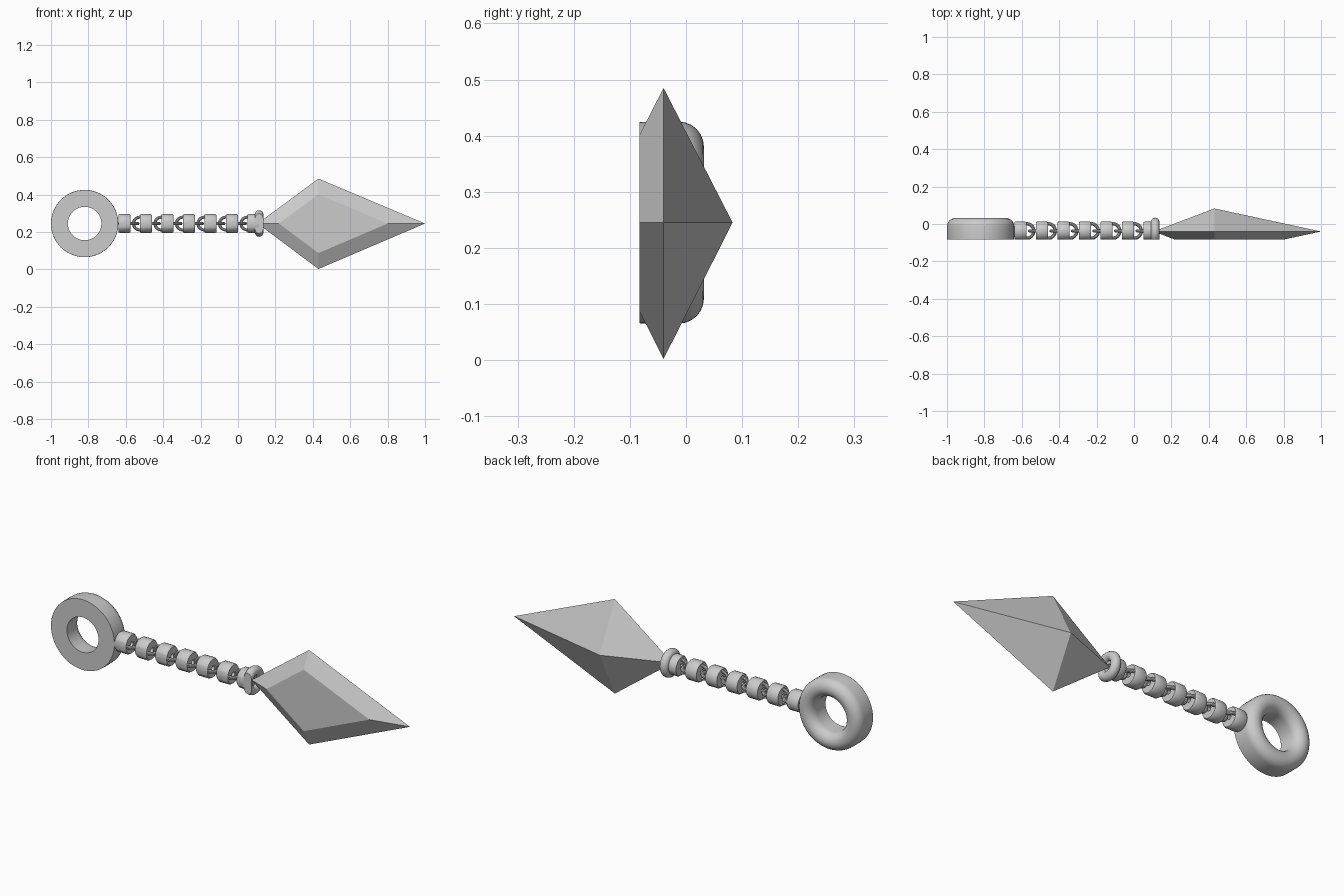
import bpy, bmesh, math
from mathutils import Vector, Matrix

cube = bpy.data.objects.get("Cube")
if cube:
    bpy.data.objects.remove(cube)

steel = bpy.data.materials.new("grey steel")
steel.use_nodes = True
GREY = (0.6, 0.6, 0.6, 1)
steel.diffuse_color = GREY
steel.node_tree.nodes["Principled BSDF"].inputs["Base Color"].default_value = GREY

AXIS_Y, AXIS_Z, FRONT = -0.037, 0.245, -0.083


def finish(name, bm, smooth=35):
    """Slice the front flat, close it and make the object."""
    cut = bmesh.ops.bisect_plane(bm, geom=bm.verts[:] + bm.edges[:] + bm.faces[:],
                                 plane_co=(0, FRONT, 0), plane_no=(0, -1, 0), clear_outer=True)
    rim = [e for e in cut["geom_cut"] if isinstance(e, bmesh.types.BMEdge) and e.is_boundary]
    if rim:
        bmesh.ops.triangle_fill(bm, edges=rim, use_beauty=True)
    bmesh.ops.recalc_face_normals(bm, faces=bm.faces)
    mesh = bpy.data.meshes.new(name)
    bm.to_mesh(mesh)
    bm.free()
    mesh.materials.append(steel)
    obj = bpy.data.objects.new(name, mesh)
    bpy.context.collection.objects.link(obj)
    bpy.ops.object.select_all(action='DESELECT')
    obj.select_set(True)
    bpy.context.view_layer.objects.active = obj
    if smooth:
        bpy.ops.object.shade_smooth_by_angle(angle=math.radians(smooth))
    return obj


def lathe(profile, centre, axis, steps, angle=math.tau, start=0.0):
    """Spin a closed (radius, height) profile around X, Y or Z."""
    bm = bmesh.new()
    turn = {"X": Matrix.Rotation(math.pi / 2, 3, 'Y'),
            "Y": Matrix.Rotation(-math.pi / 2, 3, 'X'),
            "Z": Matrix.Identity(3)}[axis]
    full = angle >= math.tau - 0.001
    rows = []
    for i in range(steps if full else steps + 1):
        a = start + angle * i / steps
        rows.append([bm.verts.new(Vector(centre) + turn @ Vector((r * math.cos(a), r * math.sin(a), h)))
                     for r, h in profile])
    n = len(profile)
    for i in range(steps):
        a, b = rows[i], rows[(i + 1) % len(rows)]
        for j in range(n):
            k = (j + 1) % n
            bm.faces.new((a[j], a[k], b[k], b[j]))
    return bm


def circle(major, minor, count):
    return [(major + minor * math.cos(math.tau * i / count), minor * math.sin(math.tau * i / count))
            for i in range(count)]


# Pommel ring: rounded at the back, straight walls, flat at the front
arc = [(0.135 + 0.045 * math.cos(math.pi * i / 12), 0.045 * math.sin(math.pi * i / 12)) for i in range(13)]
finish("pommel_ring", lathe(arc + [(0.09, -0.05), (0.089, -0.08), (0.179, -0.08), (0.18, -0.05)],
                            (-0.82, -0.013, AXIS_Z), "Y", 64))

# Handle beads joined by interlocking half loops
FIRST, PITCH, LENGTH = -0.64, 0.115, 0.065
bead = [(0.012, 0), (0.046, 0), (0.051, 0.008), (0.051, 0.057), (0.046, LENGTH), (0.012, LENGTH)]
for i in range(7):
    x = FIRST + i * PITCH
    finish(f"handle_bead_{i + 1}", lathe(bead, (x, AXIS_Y, AXIS_Z), "X", 24))
    if i < 6:
        finish(f"flat_loop_{i + 1}", lathe(circle(0.039, 0.009, 10), (x + LENGTH, AXIS_Y, AXIS_Z),
                                           "Z", 16, math.pi, -math.pi / 2))
    if i > 0:
        finish(f"upright_loop_{i + 1}", lathe(circle(0.034, 0.008, 10), (x, AXIS_Y, AXIS_Z),
                                              "Y", 16, math.pi, math.pi / 2))

# Collar between handle and blade
finish("collar", lathe(circle(0.048, 0.023, 14), (0.113, AXIS_Y, AXIS_Z), "X", 32))

# Blade: long double pyramid with its front point sliced off
bm = bmesh.new()
outline = [bm.verts.new((x, -0.04, z)) for x, z in
           ((0.105, AXIS_Z), (0.43, 0.485), (1.0, AXIS_Z), (0.43, 0.002))]
for y in (0.083, -0.163):
    peak = bm.verts.new((0.43, y, AXIS_Z))
    for i in range(4):
        bm.faces.new((outline[i], outline[(i + 1) % 4], peak))
finish("blade", bm, 0)
